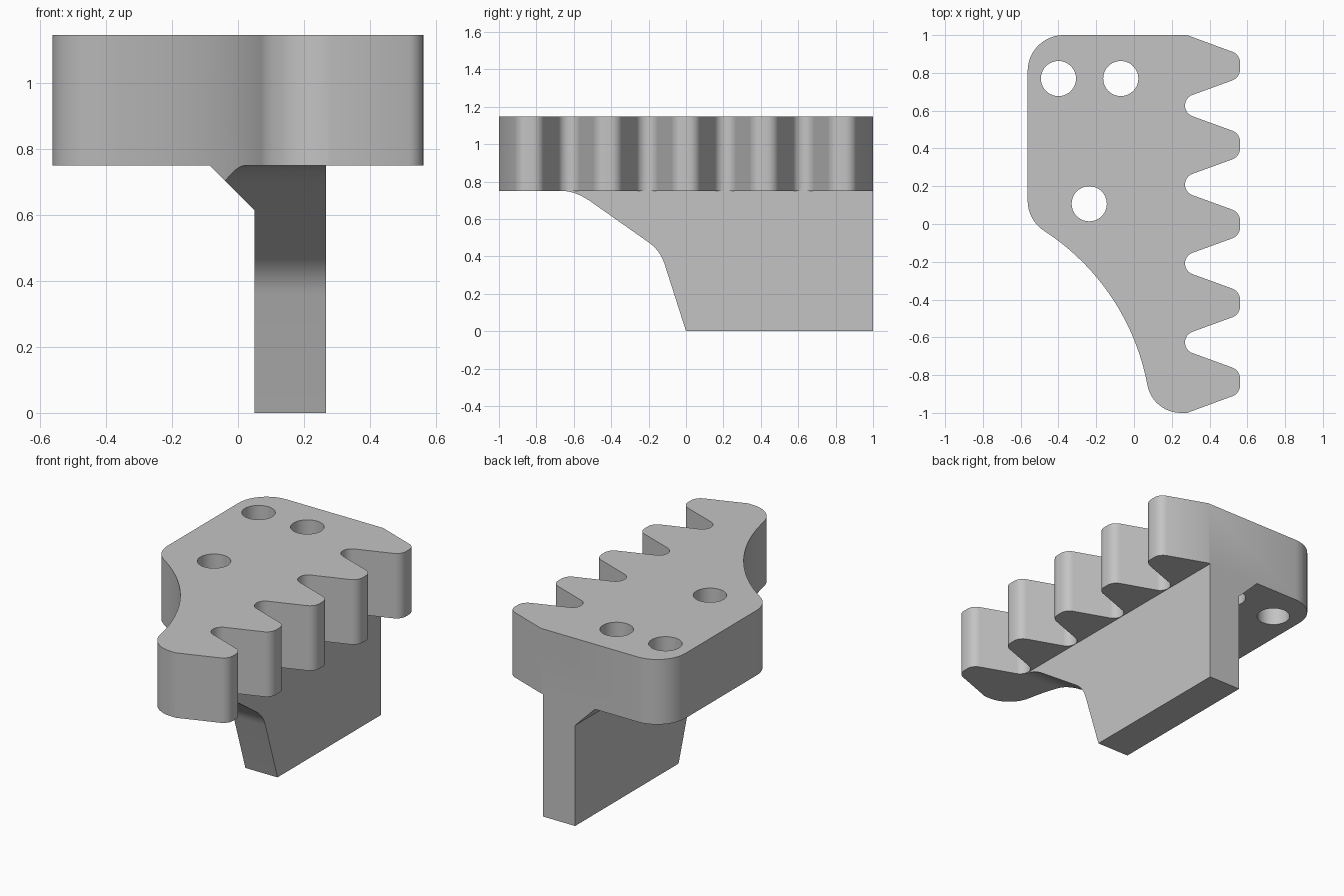
import bpy, bmesh, math
from mathutils import Vector

if "Cube" in bpy.data.objects:
    bpy.data.objects.remove(bpy.data.objects["Cube"])


def arc(cx, cy, r, a0, a1, n):
    """Points on an arc, angles in degrees."""
    return [(cx + r * math.cos(math.radians(a0 + (a1 - a0) * i / n)),
             cy + r * math.sin(math.radians(a0 + (a1 - a0) * i / n))) for i in range(n + 1)]


def bend(a, b, c, n=10):
    """Rounded corner from a to c around corner point b."""
    a, b, c = Vector(a), Vector(b), Vector(c)
    return [tuple(a * (1 - t) ** 2 + b * 2 * t * (1 - t) + c * t * t)
            for t in (i / n for i in range(n + 1))]


def prism(name, pts, place, lo, hi):
    """Extrude a 2D outline between lo and hi; place maps (u, v, w) to xyz."""
    bm = bmesh.new()
    low = [bm.verts.new(place(u, v, lo)) for u, v in pts]
    top = [bm.verts.new(place(u, v, hi)) for u, v in pts]
    bm.faces.new(low)
    bm.faces.new(top)
    n = len(pts)
    for i in range(n):
        j = (i + 1) % n
        bm.faces.new((low[i], low[j], top[j], top[i]))
    bmesh.ops.recalc_face_normals(bm, faces=bm.faces)
    me = bpy.data.meshes.new(name)
    bm.to_mesh(me)
    bm.free()
    ob = bpy.data.objects.new(name, me)
    bpy.context.collection.objects.link(ob)
    return ob


def boolean(target, tool, op):
    tool.hide_render = True
    m = target.modifiers.new("cut", 'BOOLEAN')
    m.operation, m.object, m.solver = op, tool, 'EXACT'
    bpy.context.view_layer.objects.active = target
    bpy.ops.object.modifier_apply(modifier=m.name)
    bpy.data.objects.remove(tool)


def xy(u, v, w):
    return (u, v, w)


# Plan outline, counter-clockwise: foot corner, five teeth, rounded back corner, hollow side
pitch, tip_r, root_r = 0.418, 0.064, 0.06
outline = [(0.281, -1)]
for k in range(5):
    yc = (k - 2) * pitch
    outline += arc(0.562 - tip_r, yc - 0.016, tip_r, -70, 0, 7)
    outline += arc(0.562 - tip_r, yc + 0.016, tip_r, 0, 70, 7)
    if k < 4:
        outline += arc(0.33, yc + pitch / 2, root_r, 250, 110, 14)
outline += [(0.281, 1)]
outline += arc(-0.373, 0.81, 0.19, 90, 180, 14)
outline += arc(-0.373, 0.1235, 0.19, 180, 237.07, 9)
outline += arc(-1.153, -1.081, 1.245, 57.07, 10.55, 24)[1:-1]
outline += arc(0.248, -0.82, 0.18, 190.55, 270, 12)
body = prism("toothed_bracket", outline, xy, -0.1, 1.3)

# Front section: thick plate, web and sloped gusset
section = [(0.05, 0), (0.267, 0), (0.267, 0.75), (0.7, 0.75), (0.7, 1.147),
           (-0.7, 1.147), (-0.7, 0.75), (-0.085, 0.75), (0.05, 0.615)]
boolean(body, prism("section_cutter", section, lambda u, v, w: (u, w, v), -1.2, 1.2), 'INTERSECT')

# Side profile: web sweeps up to the plate underside
side = [(0.032, -0.1), (1.2, -0.1), (1.2, 1.3), (-1.2, 1.3), (-1.2, 0.75)]
side += bend((-0.665, 0.75), (-0.59, 0.75), (-0.505, 0.69))
side += bend((-0.2, 0.475), (-0.138, 0.431), (-0.115, 0.36))
boolean(body, prism("side_cutter", side, lambda u, v, w: (w, u, v), -0.9, 0.9), 'INTERSECT')

# Three bolt holes
for x, y in ((-0.4, 0.77), (-0.07, 0.77), (-0.237, 0.107)):
    hole = arc(x, y, 0.093, 0, 360, 40)[:-1]
    boolean(body, prism("hole_cutter", hole, xy, -0.2, 1.4), 'DIFFERENCE')

# Single grey material
mat = bpy.data.materials.new("plain grey")
mat.diffuse_color = (0.55, 0.55, 0.55, 1)
mat.use_nodes = True
mat.node_tree.nodes["Principled BSDF"].inputs["Base Color"].default_value = mat.diffuse_color
body.data.materials.clear()
body.data.materials.append(mat)
for p in body.data.polygons:
    p.material_index = 0

bpy.ops.object.select_all(action='DESELECT')
body.select_set(True)
bpy.context.view_layer.objects.active = body
bpy.ops.object.shade_smooth_by_angle(angle=math.radians(25))
